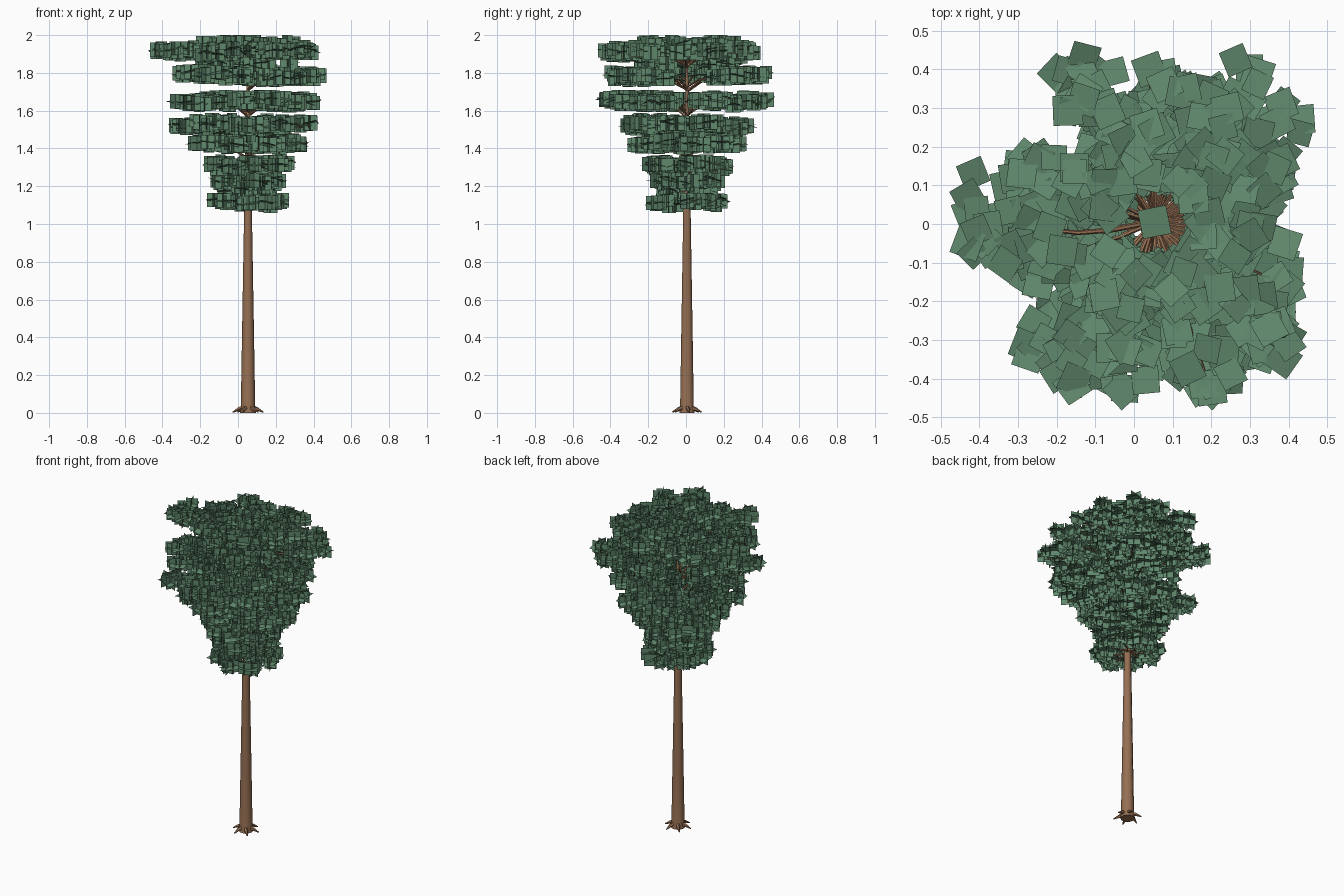
import bpy, bmesh, math, random
from mathutils import Vector, Euler

if "Cube" in bpy.data.objects:
    bpy.data.objects.remove(bpy.data.objects["Cube"])

random.seed(5)
CX, CY = 0.053, 0.005          # trunk axis


def material(name, rgb):
    m = bpy.data.materials.new(name)
    m.diffuse_color = (*rgb, 1)
    m.use_nodes = True
    m.node_tree.nodes["Principled BSDF"].inputs["Base Color"].default_value = m.diffuse_color
    return m


bark = material("bark brown", (0.305, 0.160, 0.086))
leaf = material("leaf green", (0.116, 0.245, 0.150))


def finish(bm, name, mat, smooth=False):
    me = bpy.data.meshes.new(name)
    bm.to_mesh(me)
    bm.free()
    me.materials.append(mat)
    ob = bpy.data.objects.new(name, me)
    bpy.context.collection.objects.link(ob)
    if smooth:
        bpy.context.view_layer.objects.active = ob
        ob.select_set(True)
        bpy.ops.object.shade_smooth_by_angle(angle=math.radians(50))
        ob.select_set(False)
    return ob


def tube(bm, points, radii, sides):
    """Sweep a round section along a path and cap both ends."""
    rings = []
    for i, p in enumerate(points):
        d = points[min(i + 1, len(points) - 1)] - points[max(i - 1, 0)]
        q = d.to_track_quat('Z', 'Y')
        rings.append([bm.verts.new(p + q @ Vector((math.cos(a) * radii[i], math.sin(a) * radii[i], 0)))
                      for a in (math.tau * k / sides for k in range(sides))])
    for lo, hi in zip(rings, rings[1:]):
        for k in range(sides):
            j = (k + 1) % sides
            bm.faces.new((lo[k], lo[j], hi[j], hi[k]))
    bm.faces.new(rings[0][::-1])
    bm.faces.new(rings[-1])


def polar(r, a, z):
    return Vector((CX + r * math.cos(a), CY + r * math.sin(a), z))


# Trunk
bm = bmesh.new()
tube(bm, [Vector((CX, CY, z)) for z in (0, 0.03, 0.4, 1.1, 1.6, 1.9)],
     [0.042, 0.038, 0.032, 0.020, 0.011, 0.005], 10)
finish(bm, "trunk", bark, True)

# Roots flaring out at the foot
bm = bmesh.new()
for k in range(6):
    a = math.tau * k / 6 + 0.1
    tube(bm, [polar(0.02, a, 0.030), polar(0.05, a, 0.020), polar(0.082, a + 0.08, 0.004)],
         [0.014, 0.010, 0.003], 5)
finish(bm, "roots", bark, True)


def ring(limit, count, start):
    """Branch tips evenly spaced on a circle around the trunk."""
    return [(CX + limit * math.cos(a), CY + limit * math.sin(a))
            for a in (start + math.tau * k / count for k in range(count))]


# Whorls of branches: height, branch tips (x, y)
WHORLS = [
    (1.125, ring(.18, 8, 0)), (1.185, ring(.13, 6, .3)), (1.24, ring(.172, 8, .2)),
    (1.315, ring(.21, 9, 0)), (1.43, ring(.285, 10, .1)), (1.475, ring(.2, 7, .3)),
    (1.53, [(-.33, .10), (-.2, -.26), (.05, -.32), (.25, -.3), (.385, -.1), (.38, .13),
            (.2, .33), (.02, .32), (-.31, -.09)]),
    (1.655, [(-.13, .43), (-.20, .39), (-.03, -.43), (.2, -.43), (-.27, -.34), (-.33, -.05),
             (.38, -.22), (.38, .17), (.27, .32), (.1, .36), (.3, -.34)]),
    (1.79, [(.43, .27), (.32, .39), (.04, .40), (-.17, -.39), (.2, -.37), (-.31, .12),
            (-.27, -.1), (.385, -.35), (.17, .35), (-.03, -.35), (.39, -.16)]),
    (1.85, ring(.25, 7, .5)),
    (1.915, [(-.43, .07), (-.43, -.05), (.39, -.05), (.2, -.43), (-.16, -.42), (.08, .36),
             (.38, .16), (.37, -.26), (-.13, .34), (-.29, .13), (.26, .3), (-.06, -.32), (-.23, -.1)]),
    (1.955, ring(.25, 7, .75)),
]


def leaf_clump(bm, centre, size):
    """Two crossed upright square cards and one loosely tilted flat card."""
    spin = random.uniform(0, math.tau)
    upright = Euler((0, 0, spin)).to_matrix()
    flat = Euler((random.uniform(-.3, .3), random.uniform(-.3, .3), spin)).to_matrix()
    X, Y, Z = Vector((1, 0, 0)), Vector((0, 1, 0)), Vector((0, 0, 1))
    for turn, u, v in ((flat, X, Y), (upright, X, Z), (upright, Y, Z)):
        u, v = turn @ u * size / 2, turn @ v * size / 2
        corners = [centre - u - v, centre + u - v, centre + u + v, centre - u + v]
        for c in corners:
            c.x = max(-0.478, min(0.478, c.x))
            c.y = max(-0.482, min(0.482, c.y))
            c.z = min(2.0, c.z)
        bm.faces.new([bm.verts.new(c) for c in corners])


def open_gap(p):
    """Bare pockets of the crown: right side, back left, and above the left branch."""
    right = 1.69 < p.z < 1.9 and p.x > CX and abs(p.y - CY) < 0.10
    back_left = 1.58 < p.z < 1.9 and p.x < 0 and 0.7 < (p.y - CY) / (CX - p.x) < 1.5
    left = p.z > 1.88 and -0.2 < p.x < CX and abs(p.y + 0.025) < 0.04
    return right or back_left or left


wood, leaves = bmesh.new(), bmesh.new()
for level, tips in WHORLS:
    for n, (x, y) in enumerate(tips):
        a, length = math.atan2(y - CY, x - CX), math.hypot(x - CX, y - CY)
        z = level + random.uniform(-.014, .010)
        # Branch: rises from the trunk, then runs out under the leaves
        if level not in (1.185, 1.475, 1.85, 1.955) and not (level > 1.9 and n < 2):
            base = min(z - (0.01 if z < 1.2 else random.uniform(.04, .09)), 1.86)
            tube(wood, [polar(0.004, a, base), polar(min(.1, length * .4), a + .05, z - .02),
                        polar(length * .6, a, z - .02), polar(length, a, z - .02)],
                 [0.006, 0.005, 0.004, 0.002], 5)
        # Leaf clumps from the tip inwards, spread sideways
        leaf_clump(leaves, polar(length, a, z), .075)
        inner = .095 if z < 1.27 else .118
        r = length
        while r > inner - .01:
            for _ in range(3):
                rr = max(inner, r - random.uniform(0, .035))
                aa = a + random.uniform(-1, 1) * min(0.07, 0.03 + r * 0.13) / rr
                p = polar(rr, aa, z + random.uniform(-.018, .014))
                if not open_gap(p):
                    leaf_clump(leaves, p, random.uniform(.062, .078))
            r -= 0.05

# Long bare branch on the left
tube(wood, [polar(0.01, 3.2, 1.85), polar(.12, 3.32, 1.90), polar(.2, 3.28, 1.925), polar(.3, 3.2, 1.915)],
     [0.008, 0.007, 0.006, 0.003], 6)
# Tuft on the trunk tip
leaf_clump(leaves, Vector((CX, CY, 1.925)), 0.075)

finish(wood, "branches", bark, True)
finish(leaves, "foliage", leaf)
